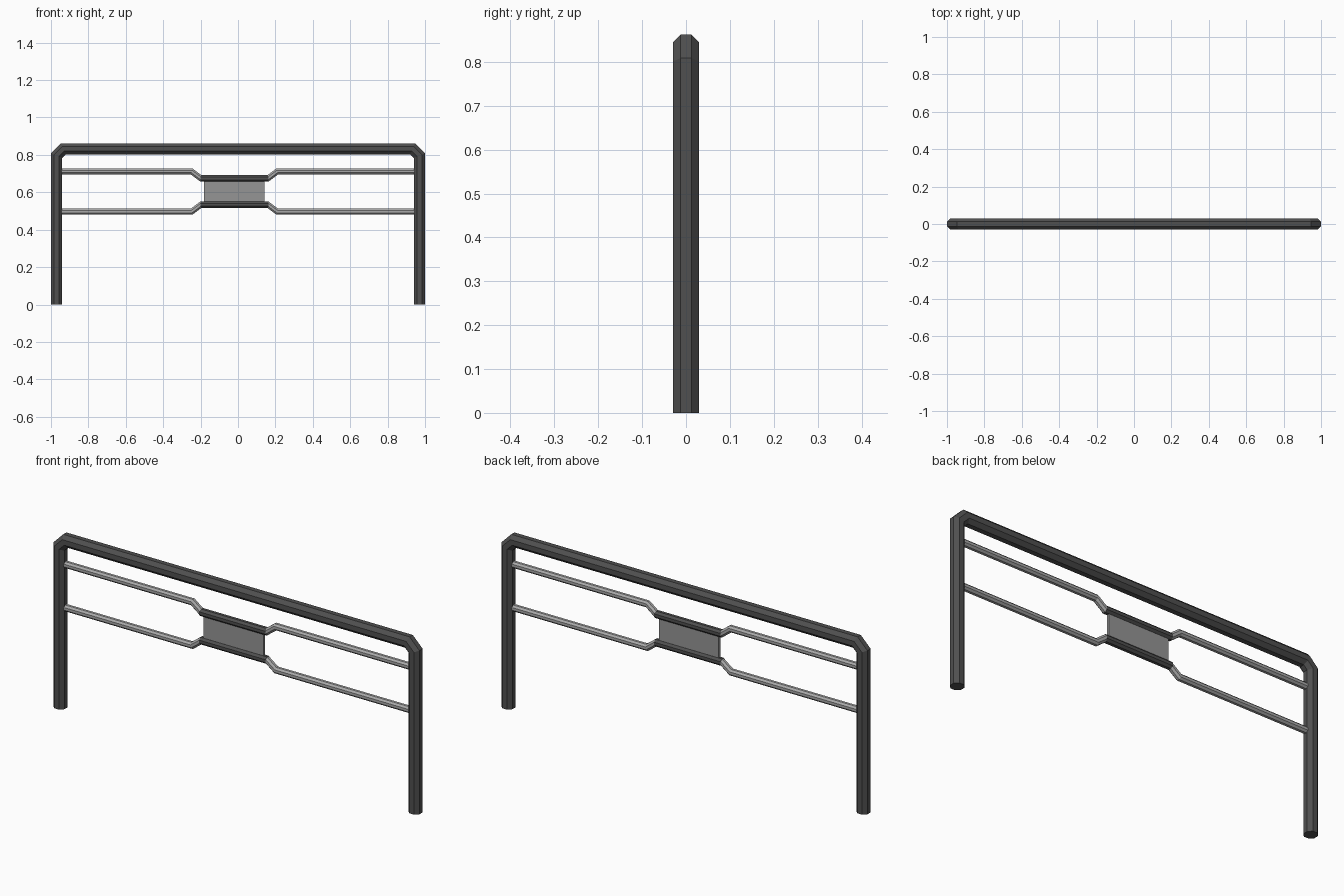
import bpy, bmesh, math
from mathutils import Vector

if "Cube" in bpy.data.objects:
    bpy.data.objects.remove(bpy.data.objects["Cube"])


def material(name, v):
    m = bpy.data.materials.new(name)
    m.diffuse_color = (v, v, v, 1)
    m.use_nodes = True
    m.node_tree.nodes["Principled BSDF"].inputs["Base Color"].default_value = m.diffuse_color
    return m


DARK = material("dark_metal", 0.08)
LIGHT = material("light_metal", 0.4)
PANEL = material("panel_grey", 0.3)


def tube(name, path, apothem, mat, sides=8):
    """Sweep a faceted tube along (x, z) points with mitred bends."""
    pts = [Vector((x, 0, z)) for x, z in path]
    dirs = [(b - a).normalized() for a, b in zip(pts, pts[1:])]
    rad = apothem / math.cos(math.pi / sides)
    bm = bmesh.new()
    rings = []
    for i, p in enumerate(pts):
        d0, d1 = dirs[max(i - 1, 0)], dirs[min(i, len(dirs) - 1)]
        t = (d0 + d1).normalized()
        n = Vector((-t.z, 0, t.x)) / t.dot(d1)
        ring = []
        for k in range(sides):
            a = 2 * math.pi * (k + 0.5) / sides
            off = n * rad * math.cos(a) + Vector((0, rad * math.sin(a), 0))
            ring.append(bm.verts.new(p + off))
        rings.append(ring)
    for a, b in zip(rings, rings[1:]):
        for k in range(sides):
            j = (k + 1) % sides
            bm.faces.new((a[k], a[j], b[j], b[k]))
    bm.faces.new(rings[0])
    bm.faces.new(rings[-1])
    bmesh.ops.recalc_face_normals(bm, faces=bm.faces)
    me = bpy.data.meshes.new(name)
    bm.to_mesh(me)
    bm.free()
    me.materials.append(mat)
    ob = bpy.data.objects.new(name, me)
    bpy.context.collection.objects.link(ob)


# Outer hoop: two posts and top bar with chamfered corners
X, Z, C = 0.97, 0.832, 0.036
tube("hoop_frame", [(-X, 0), (-X, Z - C), (-X + C, Z),
                    (X - C, Z), (X, Z - C), (X, 0)], 0.03, DARK)

# Upper and lower rails pinch toward the sign panel, with dark sleeves
MID = 0.604
for label, s in (("upper", 1), ("lower", -1)):
    far, near = MID + s * 0.107, MID + s * 0.07
    tube(label + "_rail", [(-0.955, far), (-0.247, far), (-0.198, near),
                           (0.16, near), (0.209, far), (0.955, far)], 0.0155, LIGHT)
    tube(label + "_sleeve", [(-0.2, near), (0.162, near)], 0.0175, DARK)

# Flat panel between the sleeves
bpy.ops.mesh.primitive_cube_add(size=1, location=(-0.02, 0, MID))
panel = bpy.context.object
panel.name = "centre_panel"
panel.scale = (0.326, 0.014, 0.13)
panel.data.materials.append(PANEL)
